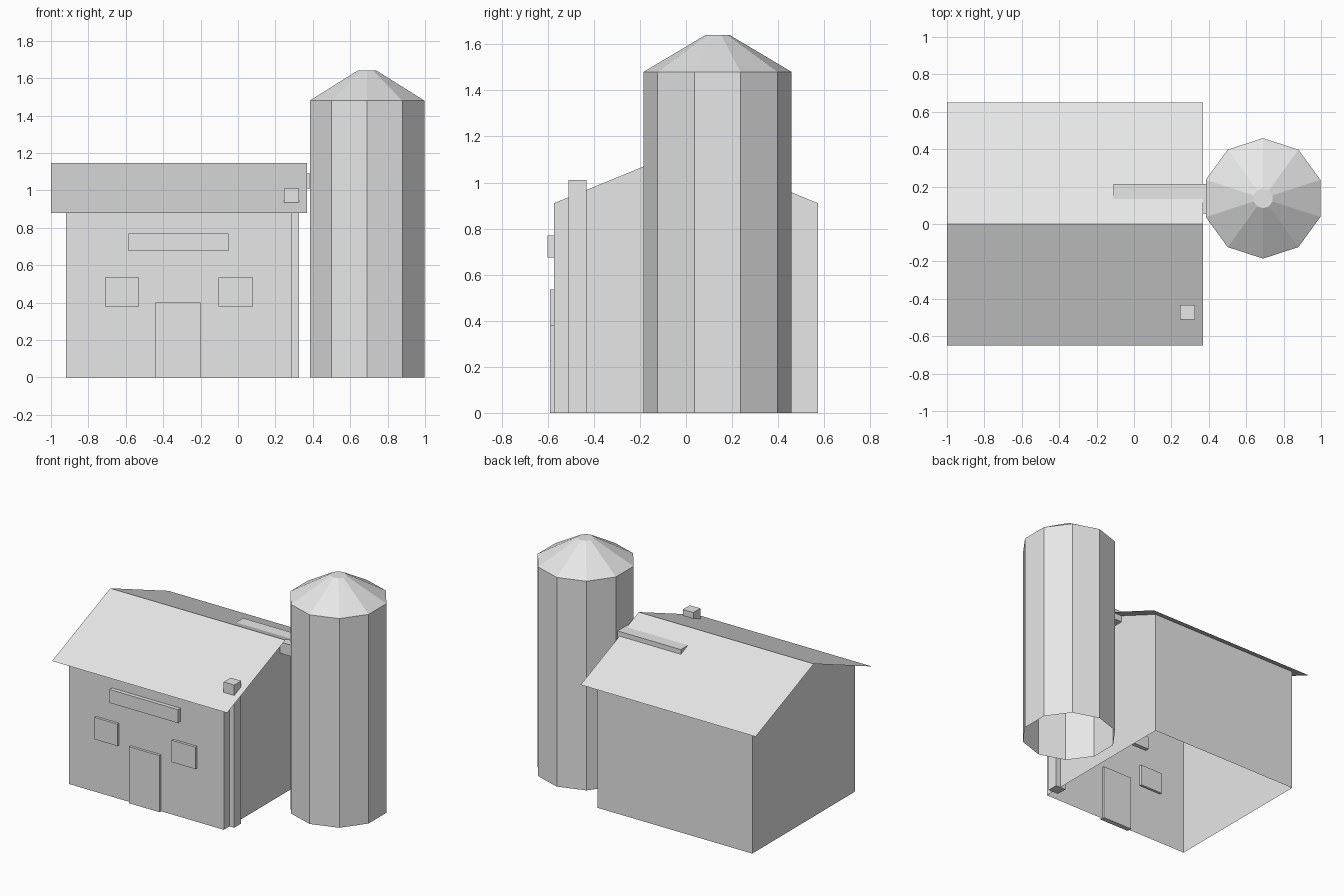
import bpy
import bmesh
from math import cos, sin, tau

cube = bpy.data.objects.get("Cube")
if cube:
    bpy.data.objects.remove(cube, do_unlink=True)

grey = bpy.data.materials.new("plain grey")
grey.use_nodes = True
colour = (0.8, 0.8, 0.8, 1)
grey.diffuse_color = colour
grey.node_tree.nodes["Principled BSDF"].inputs["Base Color"].default_value = colour


def finish(name, bm):
    mesh = bpy.data.meshes.new(name)
    bmesh.ops.recalc_face_normals(bm, faces=bm.faces)
    bm.to_mesh(mesh)
    bm.free()
    mesh.materials.append(grey)
    obj = bpy.data.objects.new(name, mesh)
    bpy.context.collection.objects.link(obj)
    return obj


def box(name, x, y, z):
    """Box between (low, high) limits on each axis."""
    bm = bmesh.new()
    bmesh.ops.create_cube(bm, size=1)
    for v in bm.verts:
        v.co = [lim[0] if c < 0 else lim[1] for c, lim in zip(v.co, (x, y, z))]
    return finish(name, bm)


def sheet(name, profile, x0, x1, ends=False):
    """Sweep an open (y, z) profile along x, with optional end walls."""
    bm = bmesh.new()
    rows = [[bm.verts.new((x, y, z)) for y, z in profile] for x in (x0, x1)]
    for i in range(len(profile) - 1):
        bm.faces.new((rows[0][i], rows[0][i + 1], rows[1][i + 1], rows[1][i]))
    if ends:
        for row in rows:
            bm.faces.new(row)
    return bm


RIDGE, SLOPE = 1.145, 0.41
HALF, EAVE = 0.573, 0.65
WALL_TOP = RIDGE - SLOPE * HALF
EAVE_Z = RIDGE - SLOPE * EAVE

# Barn walls: gabled shell, open underneath and below the roof
walls = sheet("barn_walls", [(-HALF, 0), (-HALF, WALL_TOP), (0, RIDGE),
                             (HALF, WALL_TOP), (HALF, 0)], -0.92, 0.29, True)
slopes = [f for f in walls.faces if abs(f.normal.x) < 0.5
          and f.calc_center_median().z > WALL_TOP]
bmesh.ops.delete(walls, geom=slopes, context='FACES_ONLY')
finish("barn_walls", walls)

# Thin overhanging roof
finish("barn_roof", sheet("barn_roof", [(-EAVE, EAVE_Z), (0, RIDGE), (EAVE, EAVE_Z)],
                          -1.0, 0.37))

# Front panels, set through the wall
for name, x, z, depth in (
        ("door", (-0.44, -0.2), (0, 0.4), 0.018),
        ("right_window", (-0.71, -0.53), (0.38, 0.535), 0.018),
        ("left_window", (-0.105, 0.08), (0.38, 0.535), 0.018),
        ("sign_board", (-0.585, -0.05), (0.675, 0.77), 0.028)):
    box(name, x, (-HALF - depth, -HALF + depth), z)

# Chimney flue rising through the roof, and the feed chute into the silo
box("chimney", (0.245, 0.327), (-0.51, -0.432), (0, 1.01))
box("feed_chute", (-0.11, 0.5), (0.055, 0.215), (1.01, 1.09))

# Ten-sided silo with a blunt cone top, open at the bottom
bm = bmesh.new()
SIDES = 10
rings = []
for radius, z in ((0.322, 0), (0.322, 1.48), (0.053, 1.64)):
    rings.append([bm.verts.new((0.69 + radius * sin(tau * i / SIDES),
                                0.137 + radius * cos(tau * i / SIDES), z))
                  for i in range(SIDES)])
for low, high in zip(rings, rings[1:]):
    for i in range(SIDES):
        j = (i + 1) % SIDES
        bm.faces.new((low[i], low[j], high[j], high[i]))
bm.faces.new(rings[-1])
finish("silo", bm)
